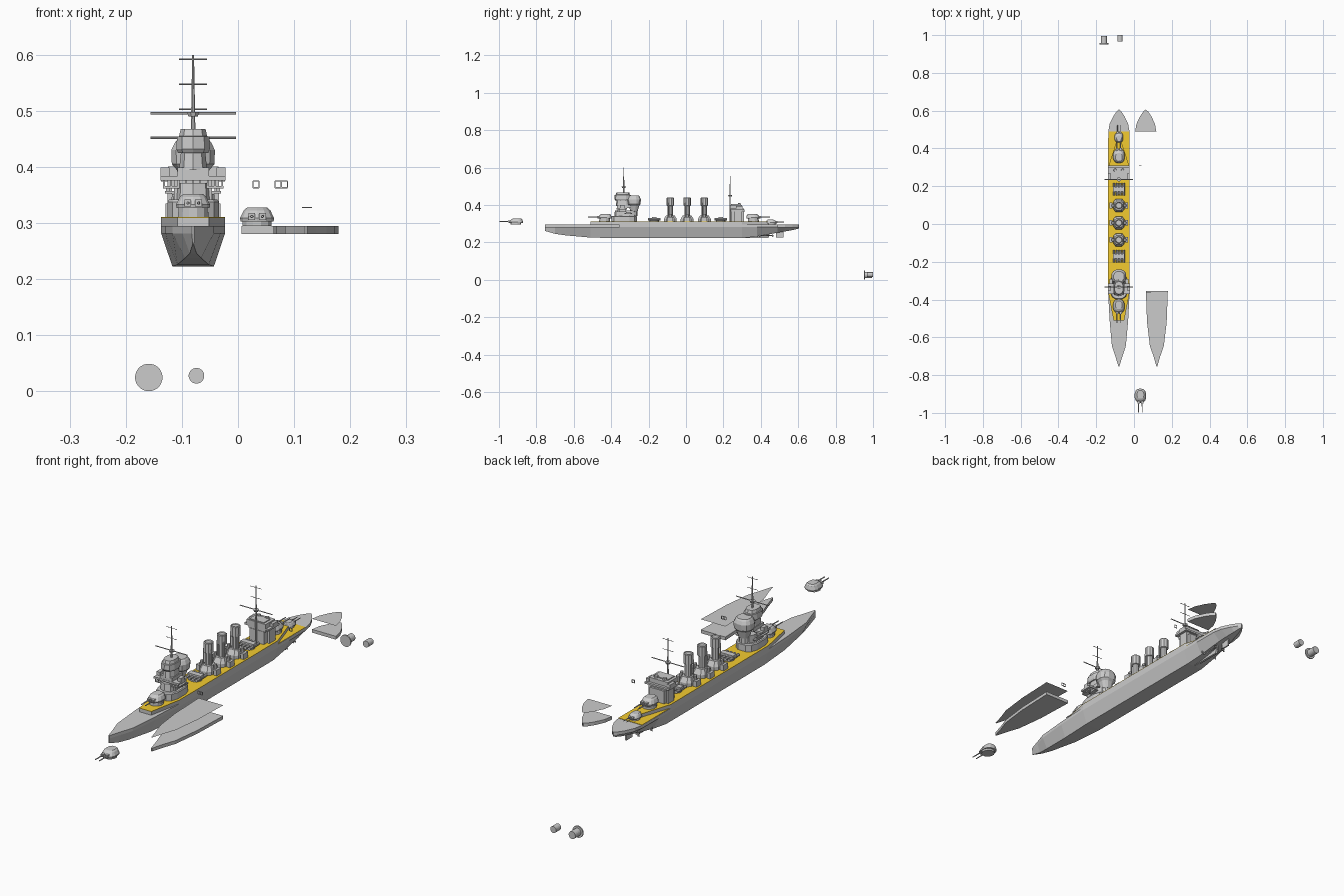
import bpy, bmesh
from math import cos, sin, pi

CX = -0.08  # ship centreline
yellow = bpy.data.materials.new("deck_yellow")
yellow.diffuse_color = (0.9, 0.6, 0.03, 1)


def loft(name, rings, mat=None, caps=True):
    bm = bmesh.new()
    vs = [[bm.verts.new(p) for p in r] for r in rings]
    n = len(rings[0])
    for a, b in zip(vs, vs[1:]):
        for i in range(n):
            bm.faces.new((a[i], a[(i + 1) % n], b[(i + 1) % n], b[i]))
    if caps:
        bm.faces.new(vs[0])
        if len(vs) > 1:
            bm.faces.new(vs[-1])
    bmesh.ops.recalc_face_normals(bm, faces=bm.faces)
    me = bpy.data.meshes.new(name)
    bm.to_mesh(me)
    bm.free()
    ob = bpy.data.objects.new(name, me)
    bpy.context.collection.objects.link(ob)
    if mat:
        me.materials.append(mat)
    return ob


def box(name, x, y, z, hx, hy, hz, mat=None):
    r = [(-hx, -hy), (hx, -hy), (hx, hy), (-hx, hy)]
    return loft(name, [[(x + a, y + b, z + s * hz) for a, b in r] for s in (-1, 1)], mat)


def prism(name, pts, z0, z1, mat=None):
    return loft(name, [[(x, y, z) for x, y in pts] for z in (z0, z1)], mat)


def stack(name, x, y, levels, n=12, power=1.0):
    """Elliptical rings given as (z, rx, ry, y shift)."""
    ang = [2 * pi * (i + .5) / n for i in range(n)]
    def se(v):
        return (1 if v > 0 else -1) * abs(v) ** power
    return loft(name, [[(x + rx * se(cos(t)), y + dy + ry * se(sin(t)), z) for t in ang]
                       for z, rx, ry, dy in levels])


def rod(name, p, axis, length, r, n=8, r2=None):
    rings = []
    for d, rad in ((0, r), (length, r if r2 is None else r2)):
        ring = []
        for i in range(n):
            t = 2 * pi * (i + .5) / n
            a, b = rad * cos(t), rad * sin(t)
            q = {'x': (d, a, b), 'y': (a, d, b), 'z': (a, b, d)}[axis]
            ring.append(tuple(u + v for u, v in zip(p, q)))
        rings.append(ring)
    return loft(name, rings)


def mirrored(half, x):
    return [(x + w, y) for w, y in half] + [(x - w, y) for w, y in reversed(half)]


# hull: sections of (y, half width, bottom half width, bottom z)
secs = [(-.755, .002, .001, .262), (-.70, .019, .006, .246), (-.645, .037, .014, .238),
        (-.51, .049, .028, .226), (-.36, .057, .037, .223), (.30, .057, .037, .223),
        (.38, .057, .032, .232), (.49, .056, .024, .252), (.53, .049, .018, .259),
        (.57, .030, .011, .266), (.595, .013, .005, .272), (.605, .002, .001, .276)]
loft("hull", [[(CX - w, y, .295), (CX - w, y, .282), (CX - b, y, zb),
               (CX + b, y, zb), (CX + w, y, .282), (CX + w, y, .295)] for y, w, b, zb in secs])

# raised deck with yellow planking, plus the lower stern planking
raised = [(.028, -.51), (.057, -.36), (.057, .30), (.012, .44)]
prism("raised_deck", mirrored(raised, CX), .295, .309)
prism("raised_deck_planking", mirrored(raised, CX), .309, .311, yellow)
prism("stern_planking", mirrored([(.056, .30), (.056, .49)], CX), .295, .2965, yellow)

# skeg, rudder, shafts and propellers
loft("skeg", [[(CX + s, y, z) for y, z in ((.28, .223), (.44, .223), (.45, .25), (.30, .25))]
              for s in (-.005, .005)])
box("rudder", CX, .50, .245, .003, .02, .018)
for s in (-1, 1):
    for y0, off in ((.29, .03), (.36, .018)):
        rod("shaft", (CX + s * off, y0, .237), 'y', .10, .0025, 6)
        rod("propeller_hub", (CX + s * off, y0 + .10, .237), 'y', .008, .004, 6)
        for k in range(3):
            t = 2 * pi * k / 3
            box("propeller_blade", CX + s * off + .006 * cos(t), y0 + .104, .237 + .006 * sin(t),
                .004, .001, .004)


# gun turret: d = -1 faces front, +1 faces rear
def turret(name, x, y, z, d, s=1.0):
    stack(name + "_base", x, y, [(z, .027 * s, .029 * s, 0), (z + .008 * s, .027 * s, .029 * s, 0)], 12)
    stack(name + "_house", x, y, [(z + .008 * s, .030 * s, .037 * s, 0), (z + .014 * s, .031 * s, .038 * s, 0),
                                  (z + .028 * s, .024 * s, .030 * s, -d * .004),
                                  (z + .033 * s, .018 * s, .022 * s, -d * .006)], 14, .8)
    for o in (-.0095, .0095):
        box(name + "_gun_port", x + o * s, y + d * .034 * s, z + .017 * s, .006 * s, .008 * s, .006 * s)
        yb = y + d * .036 * s
        rod(name + "_barrel", (x + o * s, yb, z + .017 * s), 'y', d * .052 * s, .003 * s, 8, .0022 * s)


stack("front_barbette", CX, -.435, [(.311, .028, .03, 0), (.32, .028, .03, 0)])
turret("front_turret", CX, -.435, .319, -1)
stack("rear_barbette", CX, .36, [(.296, .028, .03, 0), (.32, .028, .03, 0)])
turret("rear_upper_turret", CX, .36, .319, 1)
turret("rear_lower_turret", CX, .458, .2965, 1, .75)
turret("spare_turret", .034, -.909, .295, -1)

# front tower: base, bridge and stacked control levels
stack("tower_base", CX, -.33, [(.311, .047, .07, 0), (.338, .047, .07, 0), (.342, .044, .066, 0)], 12, .7)
stack("tower_mid", CX, -.325, [(.342, .034, .058, 0), (.372, .032, .055, 0)], 10, .7)
box("bridge_floor", CX, -.343, .364, .054, .026, .002)
box("bridge_roof", CX, -.343, .380, .058, .028, .004)
box("bridge_core", CX, -.338, .371, .046, .018, .006)
box("bridge_upper", CX, -.335, .391, .028, .035, .008)
for i in range(9):
    box("bridge_window_post", CX - .052 + .013 * i, -.366, .371, .0015, .0015, .006)
for s in (-1, 1):
    box("bridge_wing_locker", CX + s * .050, -.34, .391, .008, .012, .008)
    box("tower_side_platform", CX + s * .042, -.31, .355, .008, .02, .002)
    box("tower_side_gun", CX + s * .045, -.31, .360, .003, .012, .003)
    box("tower_strut", CX + s * .03, -.35, .35, .004, .01, .03)
stack("tower_neck", CX, -.335, [(.395, .026, .040, 0), (.432, .022, .036, 0)], 10, .8)
stack("tower_rear_tub", CX, -.278, [(.365, .020, .020, 0), (.395, .030, .028, 0), (.405, .039, .036, 0),
                                    (.430, .040, .038, 0), (.444, .033, .032, 0), (.450, .028, .027, 0)], 12, .8)
stack("tower_rear_column", CX, -.285, [(.342, .022, .026, 0), (.37, .022, .026, 0)], 10)
stack("tower_head", CX, -.338, [(.425, .028, .040, 0), (.432, .031, .045, 0), (.454, .030, .044, 0),
                                (.455, .026, .038, 0), (.468, .023, .034, 0)], 10, .8)


# masts with yards
def mast(name, y, z0, z1, yard_z):
    rod(name, (CX, y, z0), 'z', z1 - z0, .0045, 8, .0018)
    for z, h, r in ((yard_z, .076, .0022), (z1 - .052, .025, .0012), (z1 - .008, .025, .0012)):
        rod(name + "_yard", (CX - h, y, z), 'x', 2 * h, r, 6)
    stack(name + "_lookout", CX, y, [(yard_z - .006, .009, .009, 0), (yard_z + .002, .012, .012, 0)], 8)


mast("front_mast", -.333, .46, .60, .496)
mast("rear_mast", .236, .311, .555, .452)

# rear superstructure
box("rear_house_base", CX, .275, .338, .034, .035, .027)
box("rear_house_platform", CX, .275, .378, .057, .036, .004)
box("rear_house_neck", CX, .272, .37, .040, .030, .006)
box("rear_house_upper", CX, .268, .391, .045, .032, .010)
box("rear_house_roof", CX, .262, .402, .034, .022, .003)
for s in (-1, 1):
    box("rear_house_side_box", CX + s * .050, .285, .388, .007, .018, .007)
    box("rear_house_strut", CX + s * .042, .28, .342, .004, .02, .032)
    stack("rear_house_director", CX + s * .02, .285, [(.40, .009, .009, 0), (.41, .007, .007, 0)], 8)

# three funnels with casings and side boxes
for y in (-.084, .006, .098):
    stack("funnel_casing", CX, y, [(.311, .030, .036, 0), (.325, .030, .036, 0), (.345, .022, .024, 0)], 8, .6)
    stack("funnel", CX, y, [(.345, .015, .015, 0), (.395, .015, .015, 0), (.397, .020, .020, 0),
                            (.437, .020, .020, 0), (.440, .017, .017, 0), (.436, .015, .015, 0)], 10)
    for s in (-1, 1):
        box("funnel_side_box", CX + s * .041, y, .323, .008, .015, .012)
        stack("side_ventilator", CX + s * .032, y, [(.325, .009, .012, 0), (.352, .006, .009, 0)], 8)
        rod("steam_pipe", (CX + s * .016, y - .010, .34), 'z', .07, .003, 6)

# torpedo mounts: four tubes each
for y in (-.17, .185):
    stack("torpedo_turntable", CX, y, [(.311, .026, .026, 0), (.318, .026, .026, 0)], 12)
    box("torpedo_shield", CX, y, .328, .031, .012, .008)
    for k in range(4):
        rod("torpedo_tube", (CX - .0255 + .017 * k, y - .033, .324), 'y', .066, .0065, 8)

# spare deck slabs beside the ship, with thin sheets above them
bow = [(.058, -.355), (.052, -.52), (.037, -.645), (.018, -.70), (.002, -.755)]
stern = [(.056, .49), (.049, .53), (.030, .57), (.013, .595), (.002, .605)]
for name, half, x in (("bow", bow, .121), ("stern", stern, .062)):
    prism(name + "_slab", mirrored(half, x), .281, .295)
    loft(name + "_sheet", [[(a, b, .340) for a, b in mirrored(half, x)]])


# small loose window frames and strip
def frame(name, x, y, z, hx, hz, bays):
    for s in (-1, 1):
        box(name + "_rail", x, y, z + s * hz, hx, .0015, .001)
    for i in range(bays + 1):
        box(name + "_post", x - hx + 2 * hx * i / bays, y, z, .001, .0015, hz)


frame("loose_window", .032, .31, .369, .0055, .006, 1)
frame("loose_double_window", .077, -.365, .369, .011, .006, 2)
box("loose_strip", .123, -.56, .328, .009, .002, .0008)

# loose drums behind the stern
rod("flanged_drum_body", (-.159, .957, .025), 'y', .038, .016, 20)
rod("flanged_drum_rim", (-.159, .951, .025), 'y', .006, .0245, 24)
rod("small_drum", (-.074, .967, .028), 'y', .033, .014, 20)
